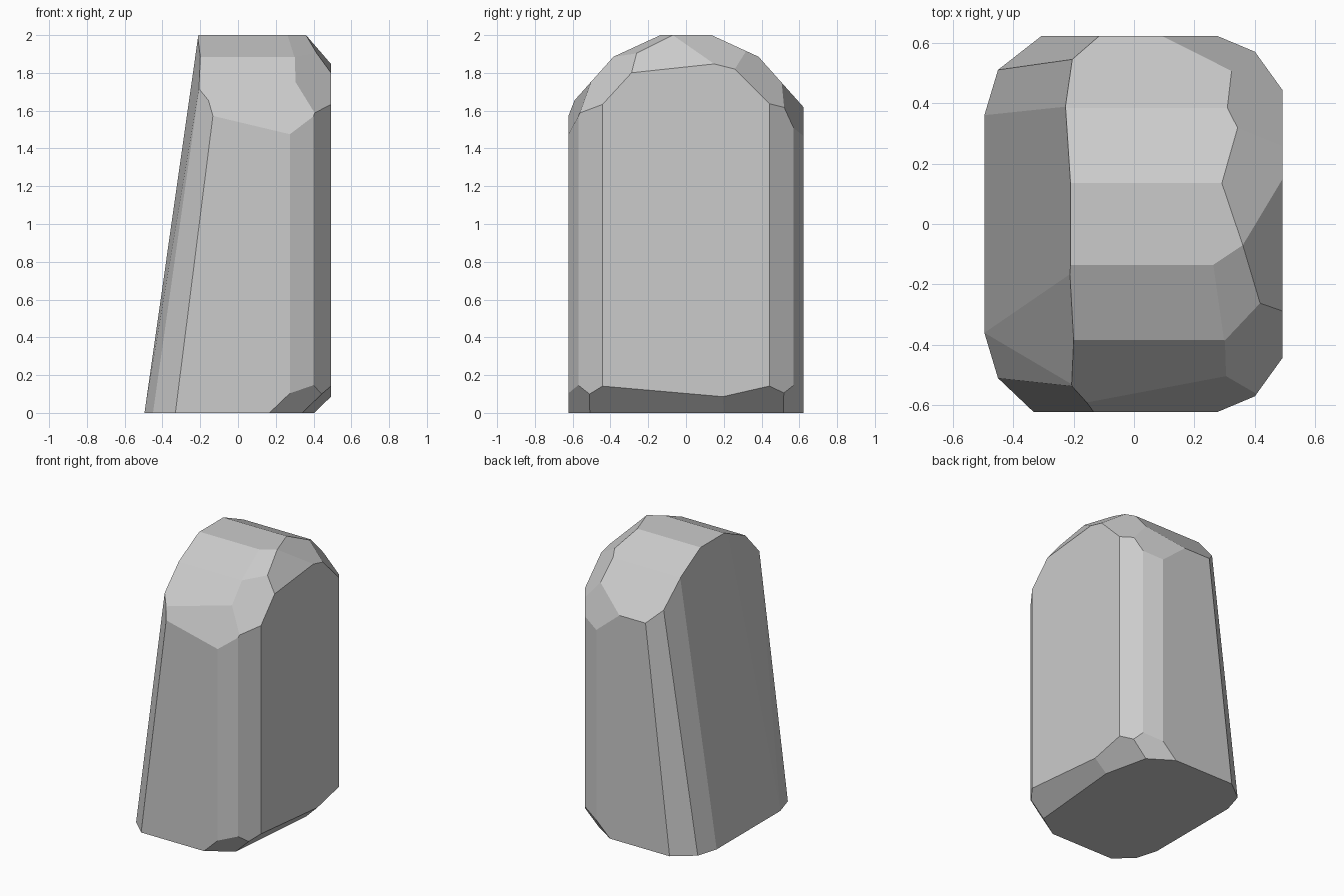
import bpy
import bmesh
from mathutils import Vector

cube = bpy.data.objects.get("Cube")
if cube:
    bpy.data.objects.remove(cube, do_unlink=True)

stone = bpy.data.materials.new("stone_grey")
stone.use_nodes = True
grey = (0.6, 0.6, 0.6, 1)
stone.diffuse_color = grey
stone.node_tree.nodes["Principled BSDF"].inputs["Base Color"].default_value = grey

# Raw block, chiselled down afterwards
bm = bmesh.new()
bmesh.ops.create_cube(bm, size=1)
for v in bm.verts:
    v.co = Vector((v.co.x * 0.99 - 0.003, v.co.y * 1.245, v.co.z * 2 + 1))


def chisel(point, normal):
    """Slice off everything on the normal's side and cap the cut."""
    bmesh.ops.bisect_plane(bm, geom=bm.verts[:] + bm.edges[:] + bm.faces[:], dist=1e-5,
                           plane_co=Vector(point), plane_no=Vector(normal).normalized(),
                           clear_outer=True)
    rim = [e for e in bm.edges if e.is_boundary]
    if rim:
        bmesh.ops.holes_fill(bm, edges=rim, sides=0)


# Leaning left side
chisel((-0.495, 0, 0), (-2, 0, 0.285))

# Cuts shared by front and back: arched top, corners, base corner
for s in (-1, 1):
    chisel((0, s * 0.135, 2), (0, s * 0.46, 1))
    chisel((0, s * 0.38, 1.89), (0, s * 1.12, 1))
    chisel((0.4, s * 0.57, 0), (1, s * 0.72, 0))
    chisel((0.4, s * 0.57, 0), (0.42, s, 0))
    chisel((-0.45, s * 0.51, 0), (-1, s * 0.3, 0.138))
    chisel((0.17, s * 0.62, 0), (0.65, s, -0.68))

# Left corners
chisel((-0.495, -0.36, 0), (-1, -0.128, 0.155))
chisel((-0.45, -0.51, 0), (-0.95, -1, 0.12))
chisel((-0.45, 0.51, 0), (-0.78, 1, 0.092))

# Lower edge of the arch, front and back
chisel((-0.14, -0.62, 1.58), (0.1, -1, 0.42))
chisel((0.315, 0.51, 1.745), (0.3, 1, 0.36))

# Right shoulder facets, front to back
chisel((0.31, -0.39, 1.87), (1, -1.1, 1.01))
chisel((0.36, -0.07, 2), (0.28, -0.42, 1))
chisel((0.36, -0.07, 2), (1, -0.08, 0.75))
chisel((0.36, -0.07, 2), (0.74, 0.25, 1))
chisel((0.34, 0.32, 1.917), (1, 0.96, 0.96))

# Undercut along the right base
chisel((0.404, 0.2, 0), (1, -0.09, -1.03))
chisel((0.404, 0.2, 0), (1, 0.23, -1.01))

bmesh.ops.recalc_face_normals(bm, faces=bm.faces[:])
mesh = bpy.data.meshes.new("standing_stone")
bm.to_mesh(mesh)
bm.free()
mesh.materials.append(stone)
rock = bpy.data.objects.new("standing_stone", mesh)
bpy.context.collection.objects.link(rock)
